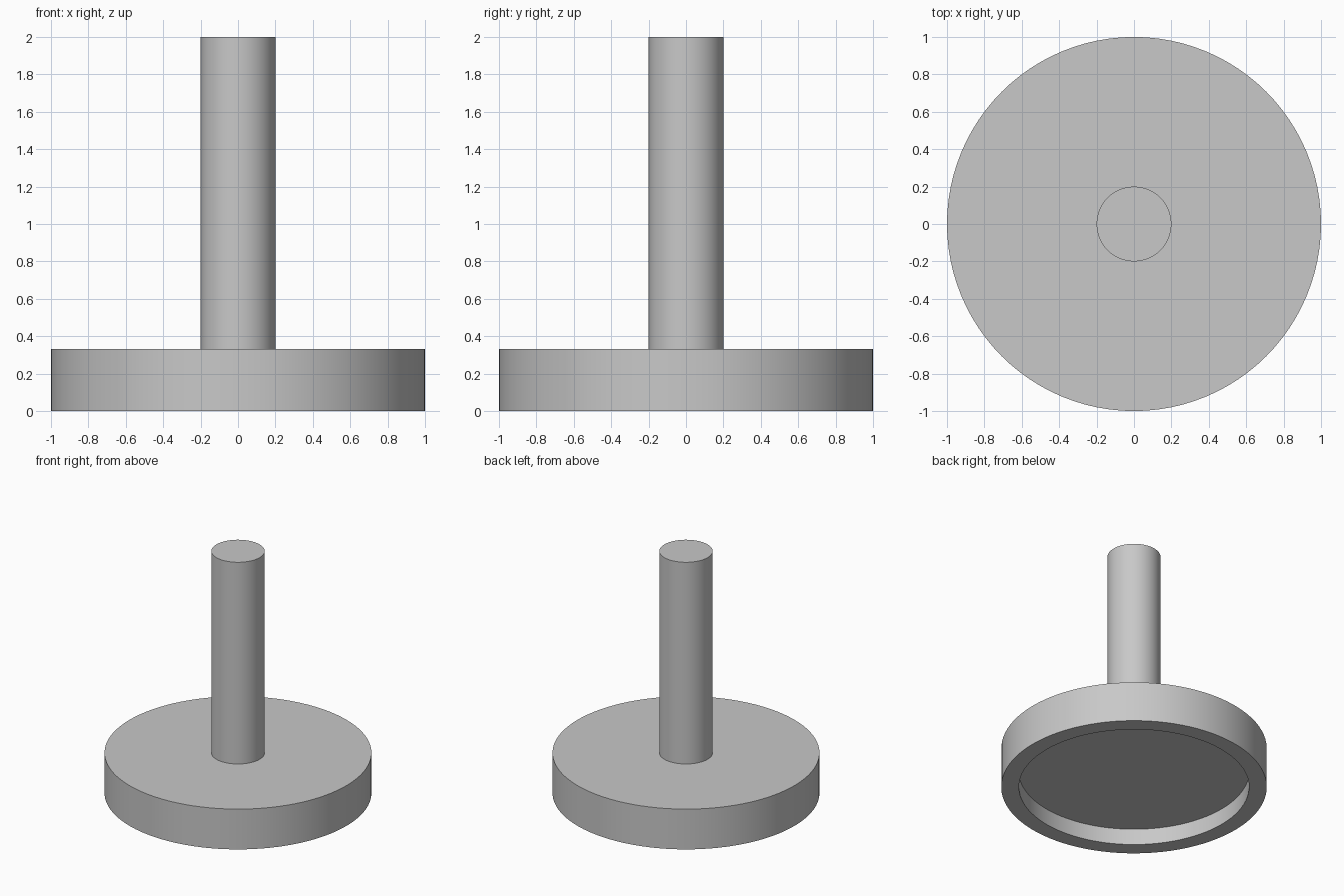
import bpy, bmesh
from math import radians, tau
from mathutils import Vector

cube = bpy.data.objects.get("Cube")
if cube:
    bpy.data.objects.remove(cube, do_unlink=True)

SEGMENTS = 96
BASE_TOP = 0.333

# Single plain grey
grey = bpy.data.materials.new("plain_grey")
grey.use_nodes = True
colour = (0.58, 0.58, 0.58, 1)
grey.diffuse_color = colour
grey.node_tree.nodes["Principled BSDF"].inputs["Base Color"].default_value = colour


def lathe(name, profile):
    """Revolve (radius, height) points around the z axis."""
    bm = bmesh.new()
    verts = [bm.verts.new((r, 0, z)) for r, z in profile]
    edges = [bm.edges.new(pair) for pair in zip(verts, verts[1:])]
    bmesh.ops.spin(bm, geom=verts + edges, cent=Vector(), axis=(0, 0, 1),
                   angle=tau, steps=SEGMENTS, use_duplicate=False)
    bmesh.ops.remove_doubles(bm, verts=bm.verts, dist=0.0001)
    bmesh.ops.recalc_face_normals(bm, faces=bm.faces)
    mesh = bpy.data.meshes.new(name)
    bm.to_mesh(mesh)
    bm.free()
    mesh.materials.append(grey)
    obj = bpy.data.objects.new(name, mesh)
    bpy.context.collection.objects.link(obj)
    bpy.ops.object.select_all(action="DESELECT")
    obj.select_set(True)
    bpy.context.view_layer.objects.active = obj
    bpy.ops.object.shade_smooth_by_angle(angle=radians(30))
    return obj


# Round base with a shallow recess underneath
lathe("base", [(0, 0.133), (0.867, 0.133), (0.867, 0), (1, 0),
               (1, BASE_TOP), (0, BASE_TOP)])

# Upright stem, sunk slightly into the base
lathe("stem", [(0, BASE_TOP - 0.05), (0.2, BASE_TOP - 0.05), (0.2, 2), (0, 2)])
